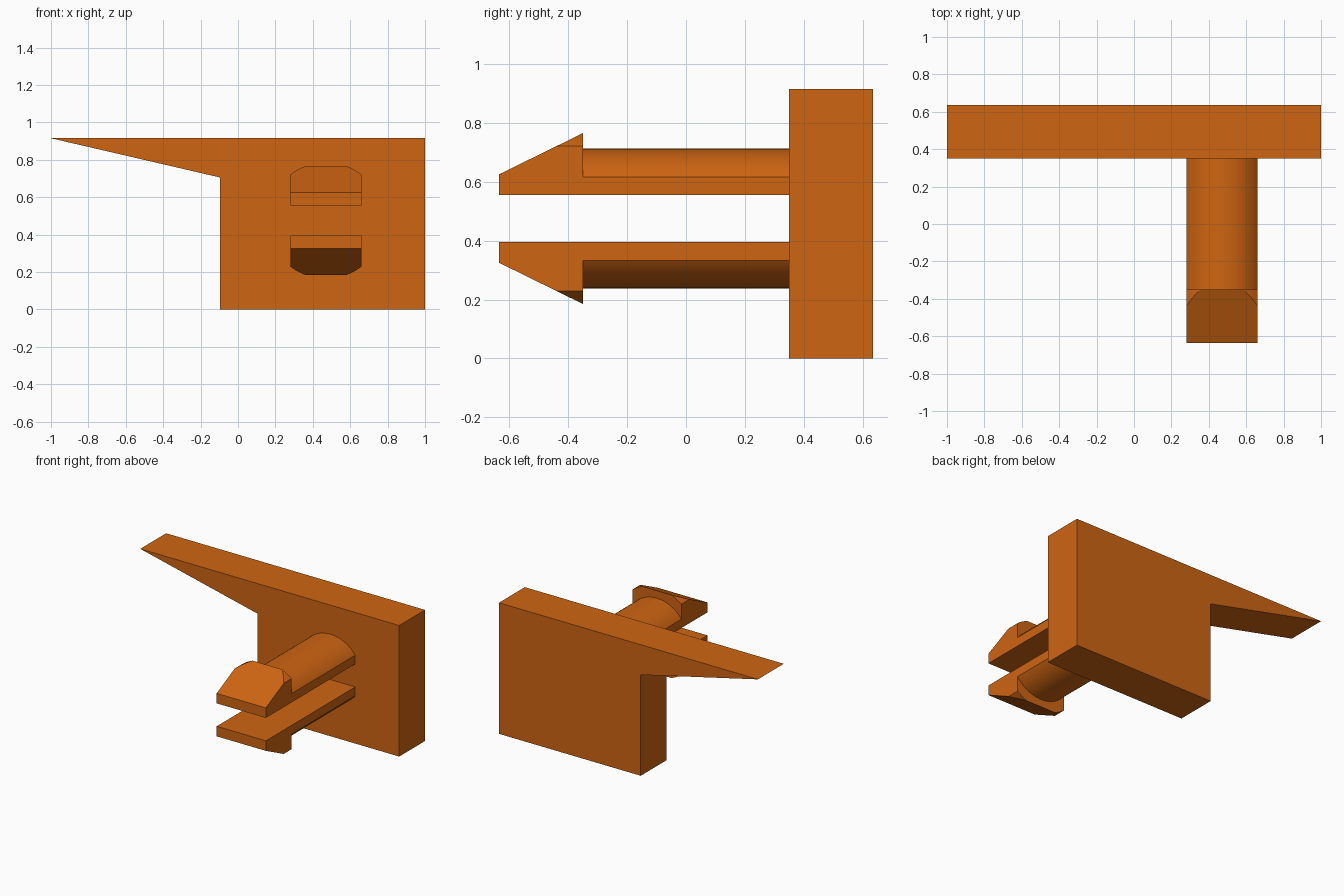
import bpy, bmesh, math
from mathutils import Vector

if "Cube" in bpy.data.objects:
    bpy.data.objects.remove(bpy.data.objects["Cube"])

orange = bpy.data.materials.new("orange")
orange.diffuse_color = (0.62, 0.130, 0.006, 1)
orange.use_nodes = True
orange.node_tree.nodes["Principled BSDF"].inputs["Base Color"].default_value = orange.diffuse_color

FRONT, STEP, WALL, BACK = -0.635, -0.35, 0.35, 0.635
CX, CZ, HALF = 0.47, 0.475, 0.19      # clip axis and half width
INNER = 0.08                          # half of the gap between the prongs


def prism(name, profile, y0, y1, cut=None):
    """Extrude an (x, z) profile from y0 to y1, optionally trimmed by a plane."""
    bm = bmesh.new()
    face = bm.faces.new([bm.verts.new((x, y0, z)) for x, z in profile])
    ext = bmesh.ops.extrude_face_region(bm, geom=[face])["geom"]
    verts = [v for v in ext if isinstance(v, bmesh.types.BMVert)]
    bmesh.ops.translate(bm, verts=verts, vec=(0, y1 - y0, 0))
    if cut:
        point, normal = cut
        geom = bm.verts[:] + bm.edges[:] + bm.faces[:]
        bmesh.ops.bisect_plane(bm, geom=geom, dist=1e-6, plane_co=point,
                               plane_no=normal, clear_outer=True)
        bmesh.ops.holes_fill(bm, edges=[e for e in bm.edges if e.is_boundary])
    bmesh.ops.recalc_face_normals(bm, faces=bm.faces)
    mesh = bpy.data.meshes.new(name)
    bm.to_mesh(mesh)
    bm.free()
    obj = bpy.data.objects.new(name, mesh)
    bpy.context.collection.objects.link(obj)
    mesh.materials.append(orange)
    return obj


def rounded(radius, side, steps=32):
    """Flat-sided slice of a round bar, above (side=1) or below (side=-1) the gap."""
    a = math.acos(HALF / radius)
    pts = [(CX - HALF, CZ + side * INNER), (CX + HALF, CZ + side * INNER)]
    for i in range(steps + 1):
        t = a + (math.pi - 2 * a) * i / steps
        pts.append((CX + radius * math.cos(t), CZ + side * radius * math.sin(t)))
    return pts


# Back plate with the tapering arm
prism("back_plate", [(-1, 0.915), (-0.095, 0.705), (-0.095, 0), (1, 0), (1, 0.915)],
      WALL, BACK)

# Two mirrored snap prongs: round shaft joined to a barbed, ramped head
for name, side in (("upper_prong", 1), ("lower_prong", -1)):
    shaft = prism(name, rounded(0.237, side), STEP, WALL)
    ramp = (Vector((CX, FRONT, CZ + side * 0.15)), Vector((0, -0.14, side * 0.285)))
    head = prism(name + "_head", rounded(0.311, side), FRONT, STEP, ramp)
    mod = shaft.modifiers.new("join_head", 'BOOLEAN')
    mod.operation, mod.solver, mod.object = 'UNION', 'EXACT', head
    bpy.ops.object.select_all(action='DESELECT')
    bpy.context.view_layer.objects.active = shaft
    shaft.select_set(True)
    bpy.ops.object.modifier_apply(modifier=mod.name)
    bpy.data.objects.remove(head)
    bpy.ops.object.shade_smooth_by_angle(angle=math.radians(20))
